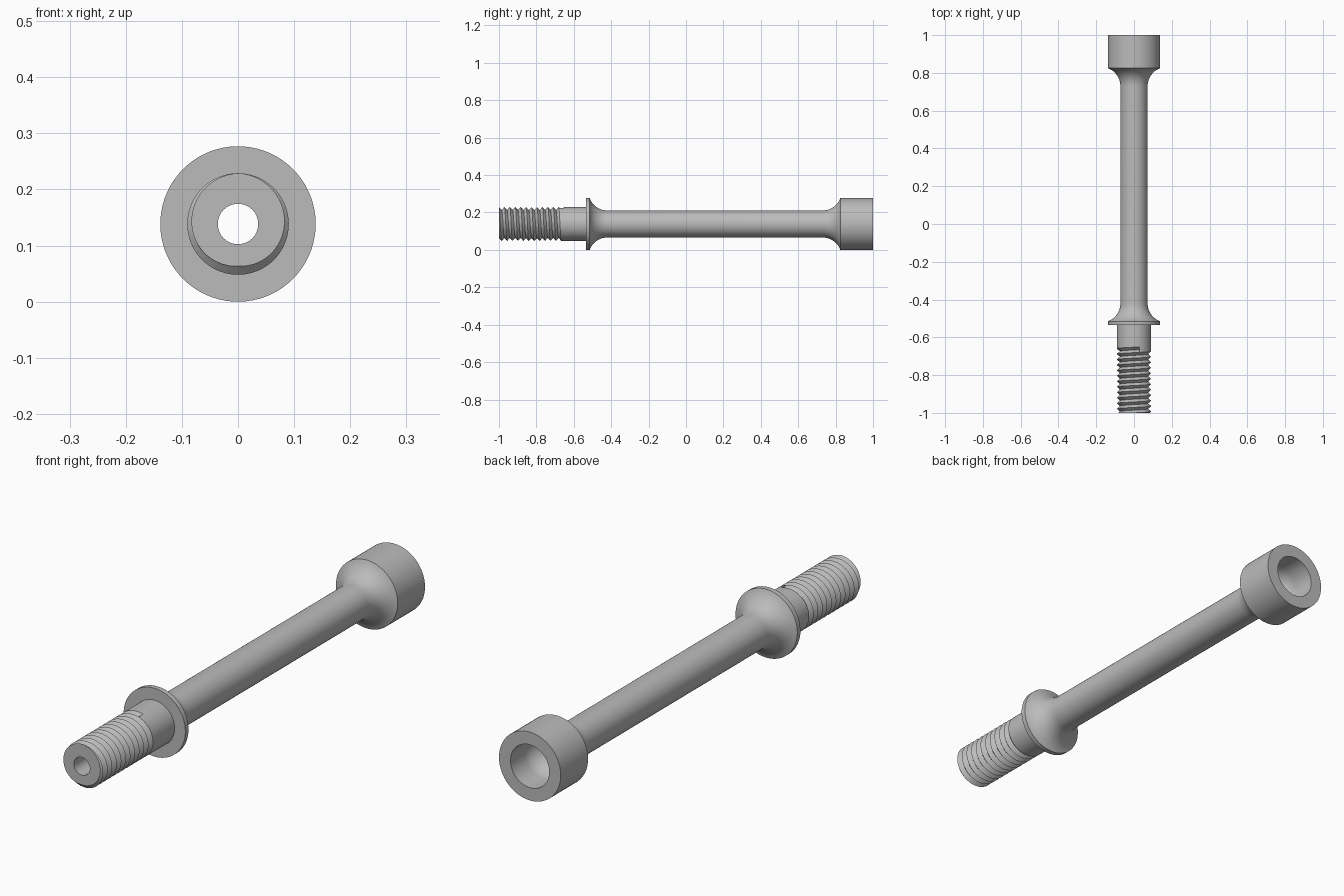
import bpy, bmesh, math

SIDES = 72
AXIS_Z = 0.1385          # height of the long axis = collar radius
BORE, ROD, COLLAR = 0.036, 0.072, 0.1385
CREST, ROOT, PITCH = 0.0905, 0.075, 0.029
LAST_ROW = 24            # half-turn index of the last thread crest
RUNOUT = 0.053           # angle (in turns) where the thread stops
SOCKET = 0.087

cube = bpy.data.objects.get("Cube")
if cube:
    bpy.data.objects.remove(cube, do_unlink=True)

metal = bpy.data.materials.new("grey metal")
metal.use_nodes = True
grey = (0.5, 0.5, 0.5, 1)
metal.diffuse_color = grey
metal.node_tree.nodes["Principled BSDF"].inputs["Base Color"].default_value = grey


def make_turned(name, column, notch=False):
    """Skin columns of (radius, y) around the y axis; column(turn) gives one column."""
    bm = bmesh.new()
    grid = []
    for j in range(SIDES + 1):
        turn = RUNOUT - 1 + j / SIDES
        s, c = math.sin(turn * math.tau), math.cos(turn * math.tau)
        grid.append([bm.verts.new((r * s, y, AXIS_Z + r * c)) for r, y in column(turn)])
    for a, b in zip(grid, grid[1:]):
        for k in range(len(a) - 1):
            bm.faces.new((a[k], b[k], b[k + 1], a[k + 1]))
    if notch:            # flat end wall of the thread groove
        bm.faces.new(grid[-1][-2:-5:-1])
    bmesh.ops.remove_doubles(bm, verts=bm.verts, dist=1e-5)
    mesh = bpy.data.meshes.new(name)
    bm.to_mesh(mesh)
    bm.free()
    mesh.materials.append(metal)
    obj = bpy.data.objects.new(name, mesh)
    bpy.context.collection.objects.link(obj)
    bpy.ops.object.select_all(action='DESELECT')
    obj.select_set(True)
    bpy.context.view_layer.objects.active = obj
    bpy.ops.object.shade_smooth_by_angle(angle=math.radians(30))
    return obj


def thread_column(turn):
    """Front face, V-shaped helical thread, then the plain shank."""
    pts = [(BORE, -1)]
    for k in range(-1, LAST_ROW + 1):
        t = max(0, k / 2 + turn)
        phase = (t - turn) % 1
        r = ROOT + (CREST - ROOT) * abs(1 - 2 * phase)
        pts.append((r, -1 + PITCH * t))
    return pts + [(CREST, -0.535)]


def flare(y_rod, direction, radius=0.101, steps=12):
    """Concave arc from the rod out to the collar radius."""
    end = math.acos(1 - (COLLAR - ROD) / radius)
    return [(ROD + radius * (1 - math.cos(end * i / steps)),
             y_rod + direction * radius * math.sin(end * i / steps))
            for i in range(steps + 1)]


# Collar, flared rod, head, rounded socket and the through bore
profile = [(CREST, -0.535), (COLLAR, -0.535)]
profile += flare(-0.42, -1)[::-1]
profile += flare(0.73, 1)
profile += [(COLLAR, 1), (SOCKET, 1)]
dome_end = math.acos(BORE / SOCKET)
for i in range(11):
    a = dome_end * i / 10
    profile.append((SOCKET * math.cos(a), 0.91 - SOCKET * math.sin(a)))
profile.append((BORE, -1))

make_turned("threaded_shank", thread_column, notch=True)
make_turned("flared_rod_and_head", lambda turn: profile)
